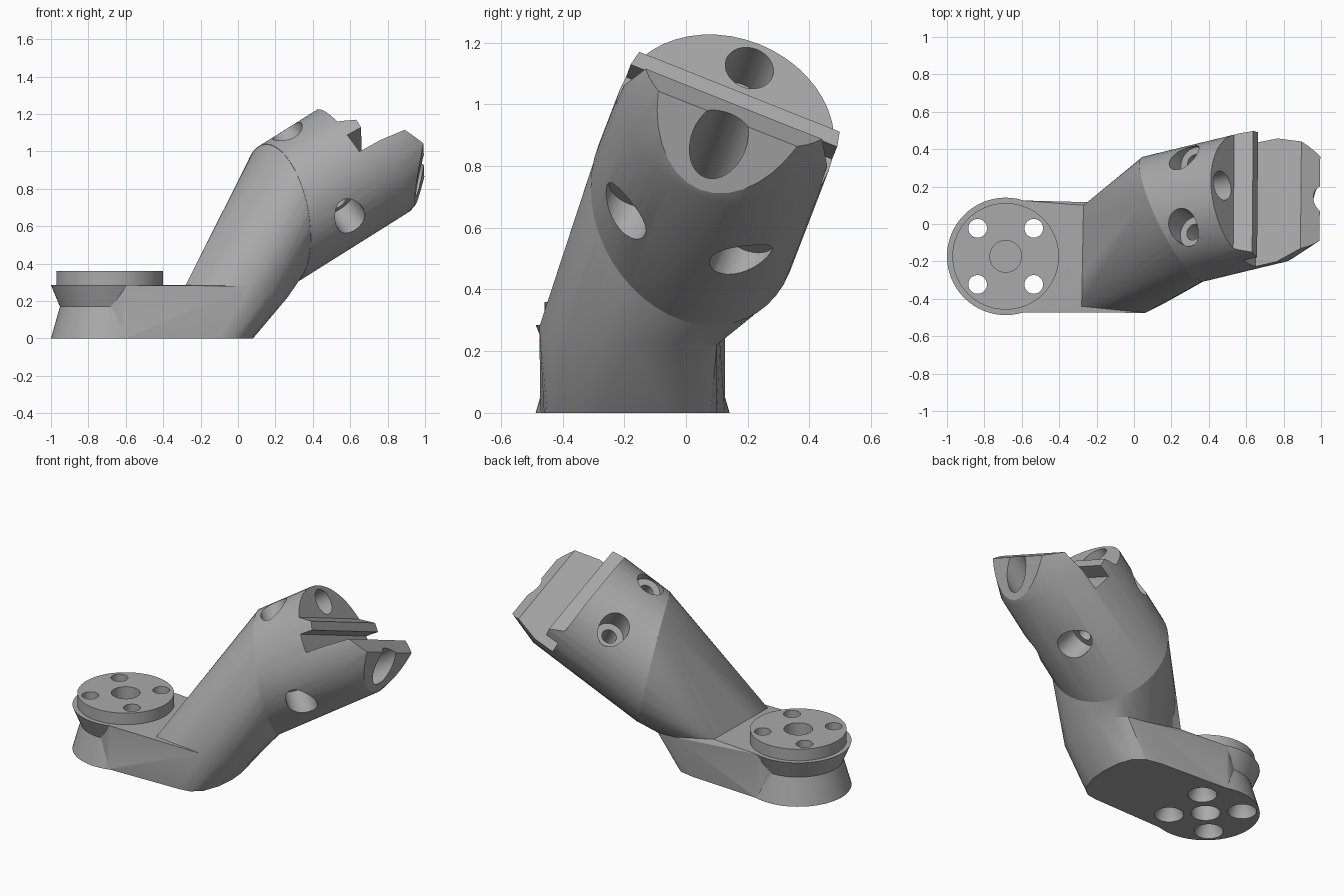
import bpy, bmesh, math
from mathutils import Vector, Matrix

cube = bpy.data.objects.get("Cube")
if cube:
    bpy.data.objects.remove(cube, do_unlink=True)

grey = bpy.data.materials.new("grey plastic")
grey.use_nodes = True
grey.diffuse_color = (0.4, 0.4, 0.4, 1)
grey.node_tree.nodes["Principled BSDF"].inputs["Base Color"].default_value = (0.4, 0.4, 0.4, 1)

# Barrel frame: local x runs across the clamp, y is the bolt axis, z is the barrel axis
axis = Vector((0.828, 0.2, 0.52)).normalized()
across = Vector((-0.01, 0.92, -0.38))
across = (across - axis * across.dot(axis)).normalized()
bolt = axis.cross(across)
barrel_frame = Matrix.Translation((0.35, 0.06, 0.75)) @ Matrix((across, bolt, axis)).transposed().to_4x4()


def finish(name, bm, frame=None):
    if frame:
        bm.transform(frame)
    bmesh.ops.recalc_face_normals(bm, faces=bm.faces)
    mesh = bpy.data.meshes.new(name)
    bm.to_mesh(mesh)
    bm.free()
    mesh.materials.append(grey)
    obj = bpy.data.objects.new(name, mesh)
    bpy.context.collection.objects.link(obj)
    return obj


def hull(name, points):
    bm = bmesh.new()
    for p in points:
        bm.verts.new(p)
    res = bmesh.ops.convex_hull(bm, input=bm.verts)
    loose = {v for v in res["geom_interior"] if isinstance(v, bmesh.types.BMVert)}
    bmesh.ops.delete(bm, geom=list(loose), context="VERTS")
    return finish(name, bm)


def lathe(name, profile, frame, sides=48):
    """Solid of revolution about local z from (radius, height) pairs, capped."""
    bm = bmesh.new()
    rings = []
    for r, h in profile:
        rings.append([bm.verts.new((r * math.cos(a), r * math.sin(a), h))
                      for a in (2 * math.pi * i / sides for i in range(sides))])
    for lo, hi in zip(rings, rings[1:]):
        for i in range(sides):
            j = (i + 1) % sides
            bm.faces.new((lo[i], lo[j], hi[j], hi[i]))
    bm.faces.new(rings[0])
    bm.faces.new(rings[-1])
    return finish(name, bm, frame)


def combine(target, other, operation):
    mod = target.modifiers.new(operation.lower(), "BOOLEAN")
    mod.operation = operation
    mod.solver = "EXACT"
    mod.object = other
    bpy.context.view_layer.objects.active = target
    bpy.ops.object.modifier_apply(modifier=mod.name)
    bpy.data.objects.remove(other, do_unlink=True)


# Barrel, tapering towards its open end, with a start plane that leans back and sideways
def start_ring(r, sides=48):
    ring = []
    for i in range(sides):
        a = 2 * math.pi * i / sides
        x, y = r * math.cos(a), r * math.sin(a)
        ring.append(barrel_frame @ Vector((x, y, -0.17 + 0.2 * y - 0.38 * x)))
    return ring


far_rings = [barrel_frame @ Vector((r * math.cos(a), r * math.sin(a), t))
             for r, t in ((0.363, 0.45), (0.3, 0.66))
             for a in (2 * math.pi * i / 48 for i in range(48))]
body = hull("angled_clamp_bracket", start_ring(0.363) + far_rings)

# Neck from the raised elbow of the foot to the barrel
top_edge = [(-0.27, 0.1, 0.285), (-0.23, 0, 0.285), (-0.21, -0.15, 0.285),
            (-0.23, -0.3, 0.285), (-0.28, -0.44, 0.285)]
elbow = [(0.06, -0.475, 0.28), (0.17, -0.42, 0.24), (0.24, -0.31, 0.22), (0.265, -0.17, 0.22),
         (0.25, -0.06, 0.22), (0.2, 0.04, 0.22), (0.13, 0.1, 0.22), (0, 0.11, 0.23)]
neck = hull("neck", top_edge + elbow + start_ring(0.361))

# Foot slab narrowing into the waist of the pad, with a blunt end rising to the elbow
foot_end = [(-0.1, -0.46, 0), (-0.03, -0.45, 0), (0.03, -0.4, 0), (0.07, -0.29, 0),
            (0.08, -0.17, 0), (0.07, -0.06, 0), (0.04, 0.03, 0), (-0.02, 0.08, 0), (-0.12, 0.1, 0)]
foot_back = [(x, y, z) for x, y in ((-0.69, -0.435), (-0.6, -0.472), (-0.6, 0.126), (-0.69, 0.09))
             for z in (0, 0.285)]
foot = hull("foot", foot_back + foot_end + top_edge + elbow)

# Waisted round pad with a raised disc
pad_frame = Matrix.Translation((-0.686, -0.173, 0))
pad = lathe("pad", [(0.314, 0), (0.266, 0.17), (0.314, 0.285), (0.285, 0.2851), (0.285, 0.36)],
            pad_frame, 64)
for part in (neck, foot, pad):
    combine(body, part, "UNION")

# Stepped clamp mouth, as (along barrel, along bolts) pairs
mouth = [(0.31, 0.6), (0.325, 0.155), (0.41, 0.1), (0.405, 0.045), (0.32, 0.05), (0.32, -0.065),
         (0.6, -0.08), (0.655, -0.18), (0.47, -0.36), (0.41, -0.6), (1, -0.6), (1, 0.6)]
bm = bmesh.new()
face = bm.faces.new([bm.verts.new((-0.6, v, t)) for t, v in mouth])
res = bmesh.ops.extrude_face_region(bm, geom=[face])
bmesh.ops.translate(bm, vec=(1.2, 0, 0),
                    verts=[g for g in res["geom"] if isinstance(g, bmesh.types.BMVert)])
combine(body, finish("mouth_cutter", bm, barrel_frame), "DIFFERENCE")

# Large bores in both jaw ends
for radius, y, deep, end in ((0.08, 0.26, 0.1, 0.8), (0.09, -0.235, 0.22, 0.9)):
    bore = lathe("bore_cutter", [(radius, deep), (radius, end)],
                 barrel_frame @ Matrix.Translation((0, y, 0)), 32)
    combine(body, bore, "DIFFERENCE")

# Bolt holes counterbored from both sides
for x in (-0.2, 0.2):
    frame = barrel_frame @ Matrix.Translation((x, 0, 0.1)) @ Matrix.Rotation(math.pi / 2, 4, "X")
    hole = lathe("bolt_cutter", [(0.087, -0.5), (0.087, -0.2), (0.045, -0.2),
                                 (0.045, 0.2), (0.087, 0.2), (0.087, 0.5)], frame, 32)
    combine(body, hole, "DIFFERENCE")

# Pad screw holes, countersunk below, and a blind centre recess on both faces
for sx in (-0.15, 0.15):
    for sy in (-0.15, 0.15):
        hole = lathe("screw_cutter", [(0.085, -0.01), (0.08, 0.03), (0.05, 0.08), (0.05, 0.5)],
                     pad_frame @ Matrix.Translation((sx, sy, 0)), 32)
        combine(body, hole, "DIFFERENCE")
for low, high in ((-0.1, 0.1), (0.28, 0.5)):
    combine(body, lathe("recess_cutter", [(0.085, low), (0.085, high)], pad_frame, 32), "DIFFERENCE")

# Smooth curved sides, sharp edges kept
bpy.ops.object.select_all(action="DESELECT")
body.select_set(True)
bpy.context.view_layer.objects.active = body
bpy.ops.object.shade_smooth_by_angle(angle=math.radians(25))
